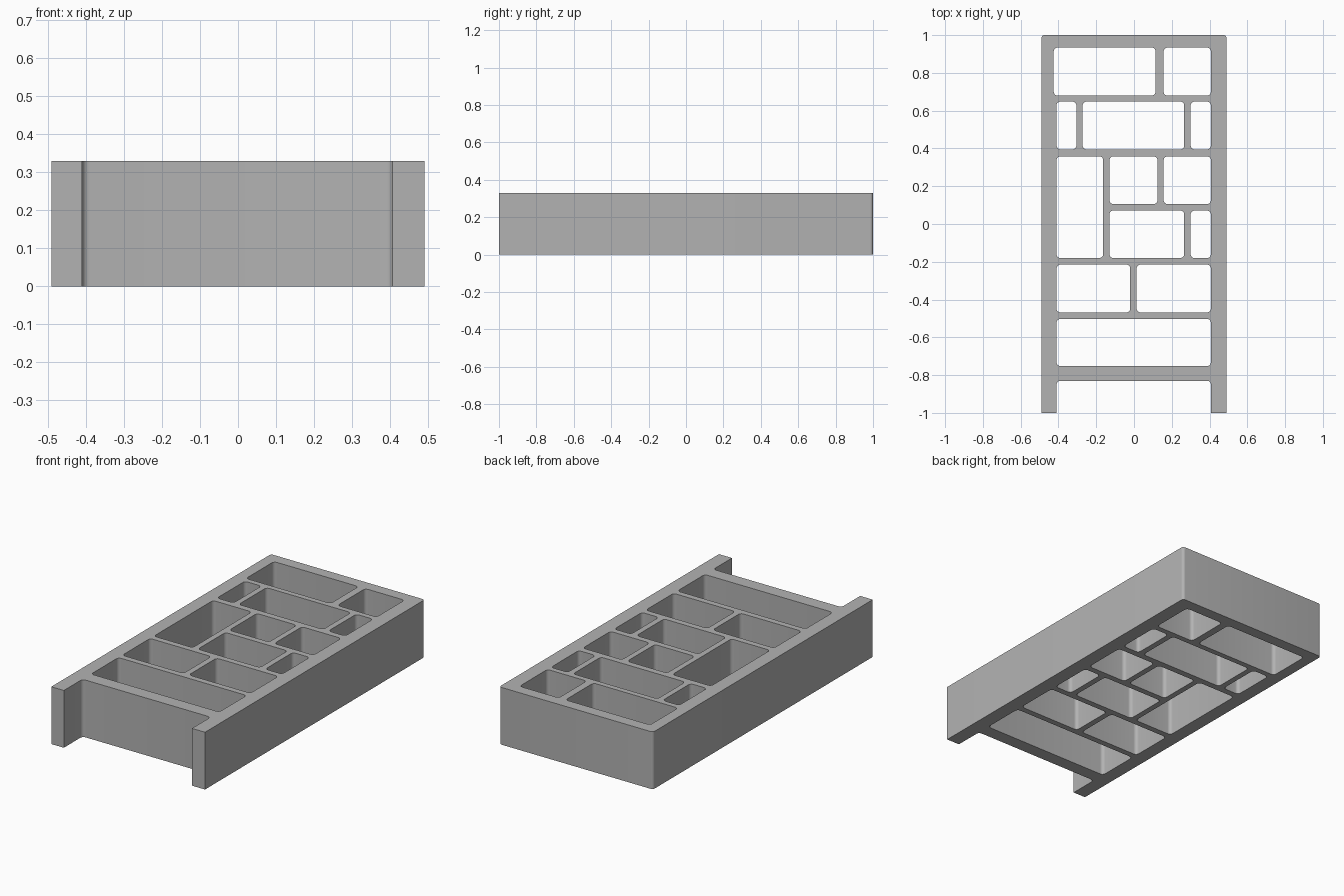
import bpy, bmesh, math

if "Cube" in bpy.data.objects:
    bpy.data.objects.remove(bpy.data.objects["Cube"])

HEIGHT = 0.33
L, R = -0.41, 0.407          # inner faces of the side rails


def rounded(corners):
    """Outline from (x, y, radius) corners, each rounded by a short arc."""
    out, n = [], len(corners)
    for i, (x, y, r) in enumerate(corners):
        if r == 0:
            out.append((x, y))
            continue
        px, py, _ = corners[i - 1]
        qx, qy, _ = corners[(i + 1) % n]
        lp, lq = math.hypot(px - x, py - y), math.hypot(qx - x, qy - y)
        u = ((px - x) / lp, (py - y) / lp)
        v = ((qx - x) / lq, (qy - y) / lq)
        for k in range(7):
            a = math.pi / 2 * k / 6
            s, c = r * (1 - math.sin(a)), r * (1 - math.cos(a))
            out.append((x + u[0] * s + v[0] * c, y + u[1] * s + v[1] * c))
    return out


# outer frame with the open notch at the front
outline = rounded([
    (-0.49, -1, 0), (L, -1, 0), (L, -0.83, 0.02), (R, -0.83, 0.02), (R, -1, 0),
    (0.49, -1, 0), (0.49, 1, 0.016), (-0.49, 1, 0.016)])

# compartments: x0, x1, y0, y1
cells = [
    (-0.425, 0.114, 0.68, 0.934), (0.157, R, 0.68, 0.934),
    (L, -0.305, 0.395, 0.648), (-0.272, 0.266, 0.395, 0.648), (0.3, R, 0.395, 0.648),
    (L, -0.163, -0.18, 0.358),
    (-0.13, 0.124, 0.106, 0.358), (0.157, R, 0.106, 0.358),
    (-0.13, 0.266, -0.18, 0.071), (0.3, R, -0.18, 0.071),
    (L, -0.02, -0.468, -0.215), (0.014, R, -0.468, -0.215),
    (L, R, -0.752, -0.503)]
holes = [rounded([(a, c, 0.02), (b, c, 0.02), (b, d, 0.02), (a, d, 0.02)])
         for a, b, c, d in cells]

# extrude the filled profile into the tray
curve = bpy.data.curves.new("divided_tray", 'CURVE')
curve.dimensions = '2D'
curve.fill_mode = 'BOTH'
curve.extrude = HEIGHT / 2
for loop in [outline] + holes:
    spline = curve.splines.new('POLY')
    spline.points.add(len(loop) - 1)
    for p, (x, y) in zip(spline.points, loop):
        p.co = (x, y, 0, 1)
    spline.use_cyclic_u = True
tray = bpy.data.objects.new("divided_tray", curve)
bpy.context.collection.objects.link(tray)
tray.location.z = HEIGHT / 2
bpy.context.view_layer.objects.active = tray
tray.select_set(True)
bpy.ops.object.convert(target='MESH')
tray = bpy.context.object

# weld caps to walls
bm = bmesh.new()
bm.from_mesh(tray.data)
bmesh.ops.remove_doubles(bm, verts=bm.verts, dist=0.0001)
bmesh.ops.recalc_face_normals(bm, faces=bm.faces)
bm.to_mesh(tray.data)
bm.free()

grey = bpy.data.materials.new("light_grey")
grey.diffuse_color = (0.45, 0.45, 0.45, 1)
grey.use_nodes = True
grey.node_tree.nodes["Principled BSDF"].inputs["Base Color"].default_value = grey.diffuse_color
tray.data.materials.clear()
tray.data.materials.append(grey)
bpy.ops.object.shade_smooth_by_angle(angle=math.radians(30))
